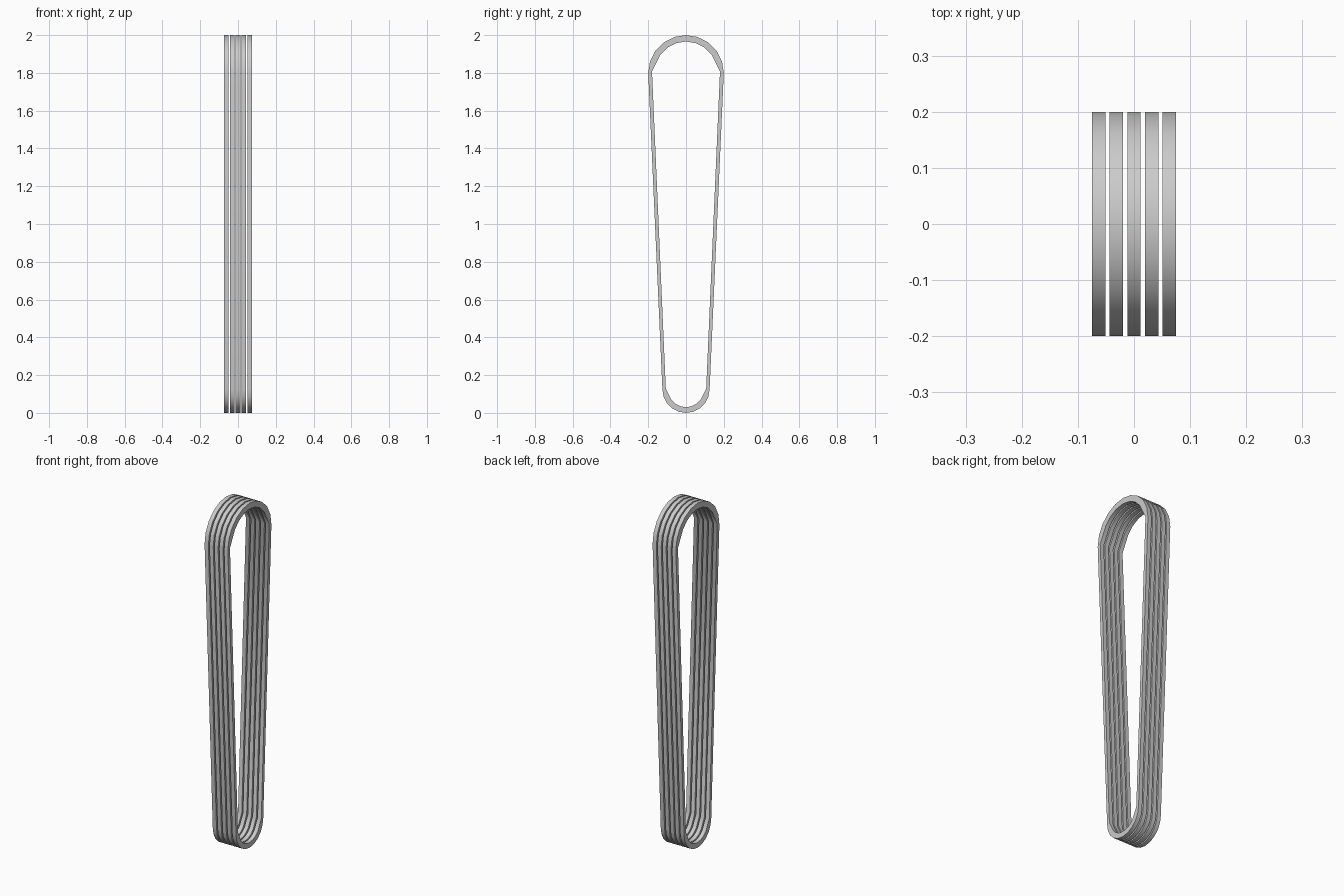
import bpy, bmesh
from math import sin, cos, radians

if "Cube" in bpy.data.objects:
    bpy.data.objects.remove(bpy.data.objects["Cube"])

WIDTH, PITCH, COUNT = 0.024, 0.0313, 5
TOP_Z, TOP_R = 1.8, 0.2
LOW_Z, LOW_R = 0.125, 0.125


def arc(z, r, start, end, steps):
    return [(r * cos(radians(start + (end - start) * i / steps)),
             z + r * sin(radians(start + (end - start) * i / steps)))
            for i in range(steps + 1)]


# Outer loop: wide arc over the top, narrow arc underneath
outer = arc(TOP_Z, TOP_R, 0, 180, 10) + arc(LOW_Z, LOW_R, 180, 360, 10)

# Inner loop: the band is thick around the arcs and thin on the straight runs
inner = ([(0.18, 1.808)] * 2 + arc(TOP_Z, 0.166, 36, 144, 6) + [(-0.18, 1.808)] * 2
         + [(-0.107, 0.13)] * 2 + arc(LOW_Z, 0.095, 216, 324, 6) + [(0.107, 0.13)] * 2)
# Split the doubled corner points so every quad keeps some area
for k, j in ((1, 2), (9, 8), (12, 13), (20, 19)):
    a, b = inner[k], inner[j]
    inner[k] = ((a[0] + b[0]) / 2, (a[1] + b[1]) / 2)


def make_belt(name, x):
    bm = bmesh.new()
    rings = [[bm.verts.new((x + s * WIDTH / 2, y, z)) for y, z in loop]
             for loop, s in ((outer, -1), (outer, 1), (inner, 1), (inner, -1))]
    n = len(outer)
    for a, b in zip(rings, rings[1:] + rings[:1]):
        for i in range(n):
            j = (i + 1) % n
            bm.faces.new((a[i], b[i], b[j], a[j]))
    bmesh.ops.remove_doubles(bm, verts=bm.verts, dist=1e-5)
    bmesh.ops.recalc_face_normals(bm, faces=bm.faces)
    mesh = bpy.data.meshes.new(name)
    bm.to_mesh(mesh)
    bm.free()
    obj = bpy.data.objects.new(name, mesh)
    bpy.context.collection.objects.link(obj)
    bpy.ops.object.select_all(action='DESELECT')
    obj.select_set(True)
    bpy.context.view_layer.objects.active = obj
    bpy.ops.object.shade_smooth_by_angle(angle=radians(30))


# Five identical belts side by side
for i in range(COUNT):
    make_belt(f"drive_belt_{i + 1}", (i - (COUNT - 1) / 2) * PITCH)
